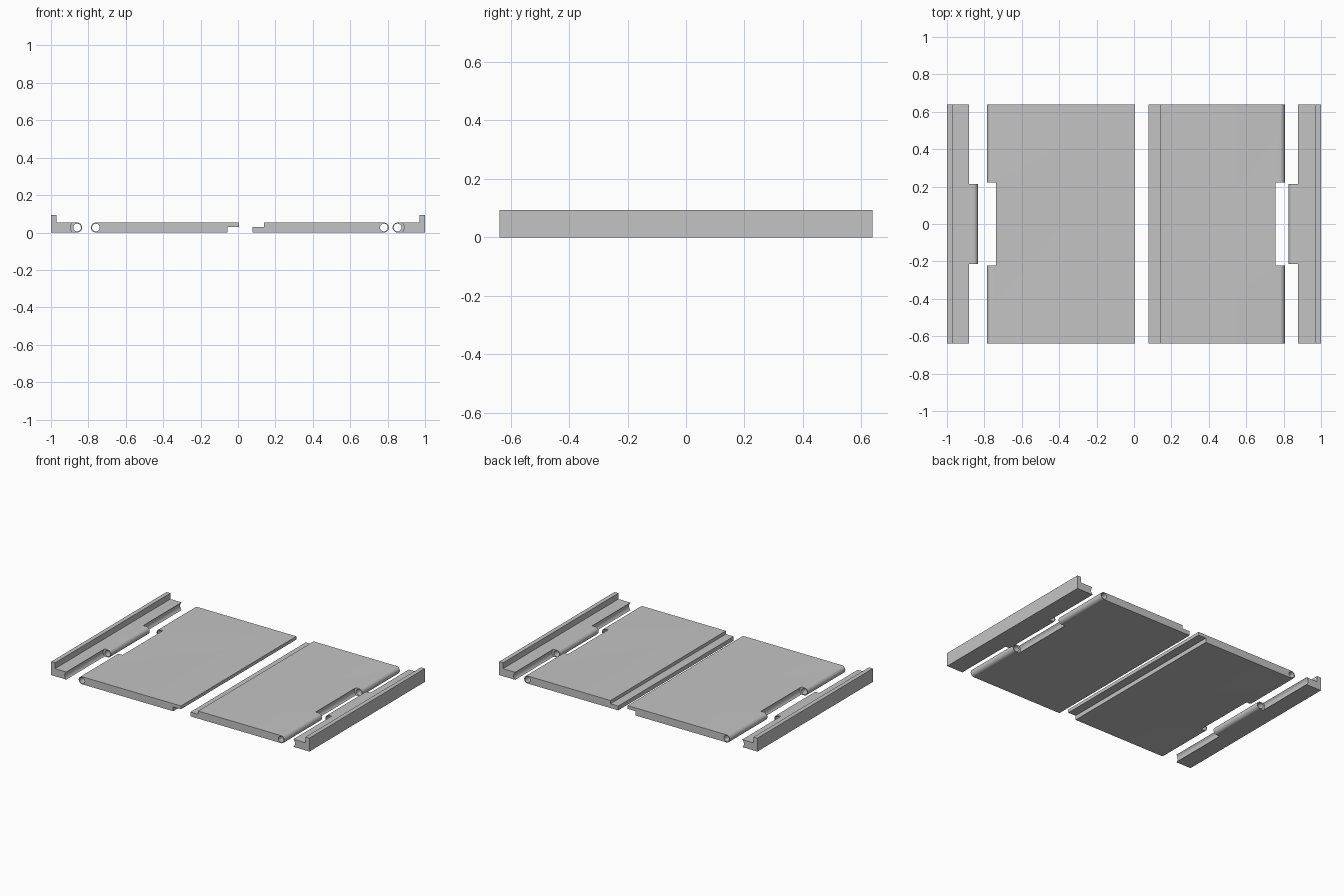
import bpy, bmesh, math

cube = bpy.data.objects.get("Cube")
if cube:
    bpy.data.objects.remove(cube)

DEPTH = 0.638        # half length along y
THICK = 0.053        # board thickness
R = THICK / 2        # hinge barrel radius
BORE = 0.0205        # pin hole radius
CLEAR = 0.035        # clearance radius around the mating barrel
LAP = 0.03           # height of the lap joint step
LIP = 0.094          # top of the outer lip

grey = bpy.data.materials.new("light grey")
grey.use_nodes = True
grey.diffuse_color = (0.55, 0.55, 0.55, 1)
bsdf = next(n for n in grey.node_tree.nodes if n.type == 'BSDF_PRINCIPLED')
bsdf.inputs["Base Color"].default_value = grey.diffuse_color


def extrude(name, outline, y0, y1):
    """Extrude an xz outline from y0 to y1."""
    bm = bmesh.new()
    face = bm.faces.new([bm.verts.new((x, y0, z)) for x, z in outline])
    new = bmesh.ops.extrude_face_region(bm, geom=[face])["geom"]
    bmesh.ops.translate(bm, vec=(0, y1 - y0, 0),
                        verts=[v for v in new if isinstance(v, bmesh.types.BMVert)])
    bmesh.ops.recalc_face_normals(bm, faces=bm.faces)
    mesh = bpy.data.meshes.new(name)
    bm.to_mesh(mesh)
    bm.free()
    mesh.materials.append(grey)
    obj = bpy.data.objects.new(name, mesh)
    bpy.context.collection.objects.link(obj)
    return obj


def arc(cx, radius, start, sweep, steps):
    return [(cx + radius * math.cos(start + sweep * i / steps),
             R + radius * math.sin(start + sweep * i / steps)) for i in range(steps + 1)]


def hinged_part(name, hinge_x, side, rest, gaps):
    """Board with a bored barrel on one edge, cleared over the given y ranges."""
    barrel = arc(hinge_x, R, -math.pi / 2, side * math.pi, 20)
    obj = extrude(name, barrel + rest, -DEPTH, DEPTH)
    cuts = [(BORE, -1, 1)] + [(CLEAR, a, b) for a, b in gaps]
    cutters = []
    for radius, a, b in cuts:
        circle = arc(hinge_x, radius, 0, 2 * math.pi, 40)[:-1]
        cutter = extrude("cutter", circle, a, b)
        cutter.hide_render = True
        mod = obj.modifiers.new("cut", 'BOOLEAN')
        mod.operation = 'DIFFERENCE'
        mod.solver = 'EXACT'
        mod.object = cutter
        cutters.append(cutter)
    # Bake the cuts and drop the cutters
    graph = bpy.context.evaluated_depsgraph_get()
    mesh = bpy.data.meshes.new_from_object(obj.evaluated_get(graph))
    obj.modifiers.clear()
    obj.data = mesh
    mesh.name = name
    for cutter in cutters:
        bpy.data.objects.remove(cutter)
    # Smooth the rounded faces only
    for poly in mesh.polygons:
        poly.use_smooth = max(abs(c) for c in poly.normal) < 0.9995
    mesh.set_sharp_from_angle(angle=math.radians(30))


# Outer rails: lip on the outside, barrel in the middle of the inner edge
rail_gaps = [(-1, -0.214), (0.214, 1)]
for name, s, hinge in (("right_rail", -1, -0.86), ("left_rail", 1, 0.853)):
    rest = [(s * 0.97, THICK), (s * 0.97, LIP), (s, LIP), (s, 0)]
    hinged_part(name, hinge, -s, rest, rail_gaps)

# Leaves: barrels at both ends of the outer edge, lap joint at the centre
leaf_gap = [(-0.223, 0.223)]
hinged_part("right_leaf", -0.76, -1,
            [(0.005, THICK), (0.005, LAP), (-0.055, LAP), (-0.055, 0)], leaf_gap)
hinged_part("left_leaf", 0.78, 1,
            [(0.138, THICK), (0.138, LAP), (0.078, LAP), (0.078, 0)], leaf_gap)
